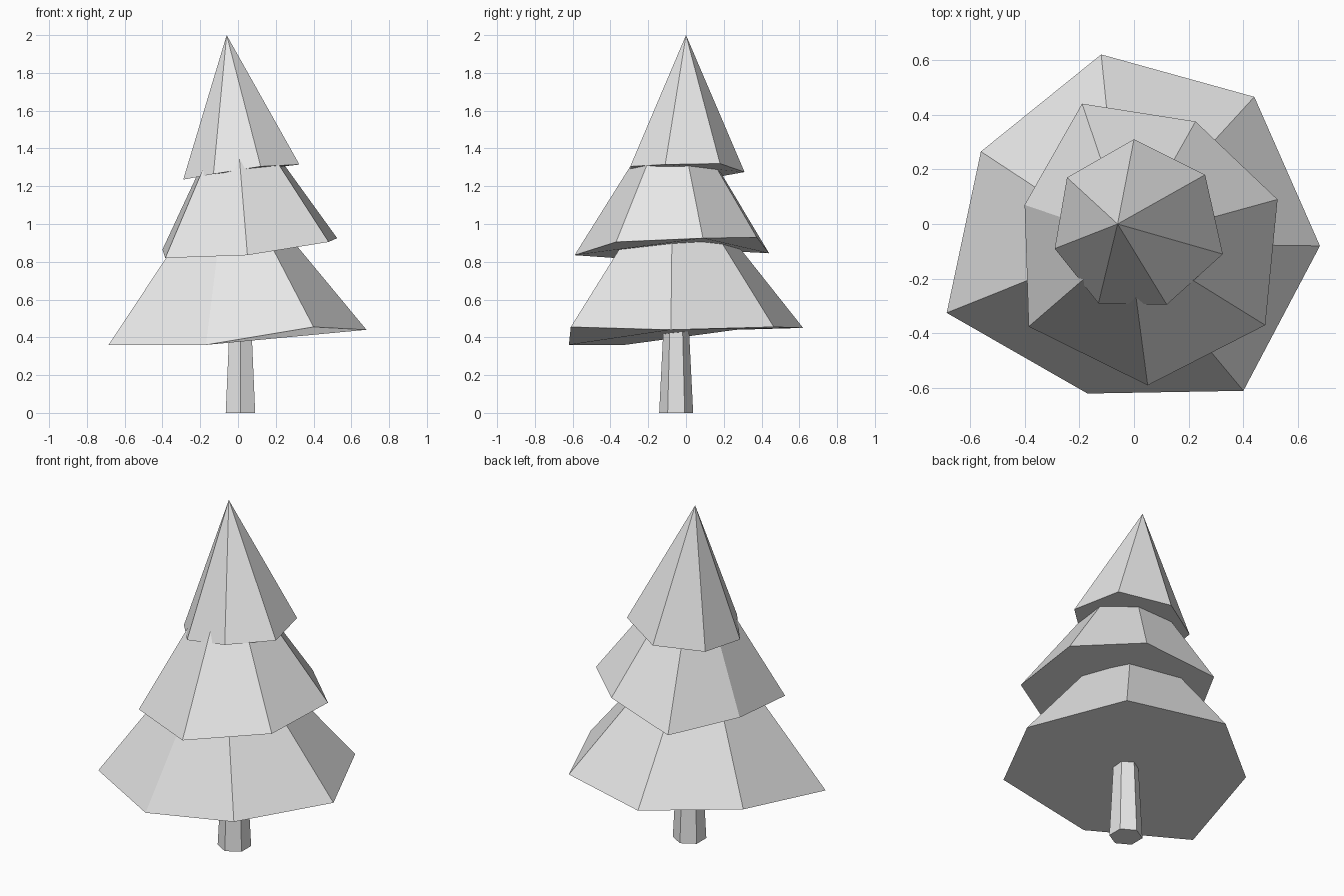
import bpy
import bmesh
from mathutils import Vector

default_cube = bpy.data.objects.get("Cube")
if default_cube:
    bpy.data.objects.remove(default_cube, do_unlink=True)


def make_material(name, color):
    material = bpy.data.materials.new(name)
    material.use_nodes = True
    material.diffuse_color = color
    material.node_tree.nodes["Principled BSDF"].inputs["Base Color"].default_value = color
    return material


def add_object(name, bm, material):
    """Turn a bmesh into a flat shaded object with one material."""
    bmesh.ops.recalc_face_normals(bm, faces=bm.faces)
    mesh = bpy.data.meshes.new(name)
    bm.to_mesh(mesh)
    bm.free()
    mesh.materials.append(material)
    obj = bpy.data.objects.new(name, mesh)
    bpy.context.collection.objects.link(obj)
    return obj


def add_tier(name, apex, rim, material):
    """An uneven, closed cone of branches: a hand-placed rim joined to an apex."""
    bm = bmesh.new()
    tip = bm.verts.new(apex)
    ring = [bm.verts.new(point) for point in rim]
    for corner, following in zip(ring, ring[1:] + ring[:1]):
        bm.faces.new((corner, following, tip))
    bm.faces.new(ring[::-1])
    return add_object(name, bm, material)


def add_trunk(name, center, radius, top_radius, height, material):
    """A tapered six-sided post standing on the ground."""
    bm = bmesh.new()
    bmesh.ops.create_cone(bm, cap_ends=True, segments=6, radius1=radius,
                          radius2=top_radius, depth=height)
    bmesh.ops.translate(bm, verts=bm.verts,
                        vec=Vector((*center, height / 2)))
    return add_object(name, bm, material)


grey = make_material("light grey", (0.8, 0.8, 0.8, 1))

# Trunk, running up inside the lowest branches
add_trunk("trunk", (0.013, -0.052), 0.09, 0.065, 0.5, grey)

# Branch tiers: each tip is hidden inside the tier above
add_tier("lower_branches", (-0.05, -0.07, 1.32), [
    (-0.12, 0.62, 0.45), (-0.56, 0.265, 0.44), (-0.685, -0.325, 0.36),
    (-0.17, -0.62, 0.36), (0.4, -0.61, 0.455), (0.68, -0.08, 0.44),
    (0.44, 0.465, 0.455)], grey)

add_tier("middle_branches", (-0.02, -0.06, 1.68), [
    (-0.19, 0.44, 0.845), (-0.4, 0.07, 0.865), (-0.385, -0.375, 0.82),
    (0.05, -0.59, 0.835), (0.48, -0.37, 0.905), (0.525, 0.09, 0.925),
    (0.225, 0.375, 0.93)], grey)

add_tier("top_branches", (-0.06, 0, 2), [
    (0, 0.31, 1.275), (-0.245, 0.17, 1.25), (-0.29, -0.09, 1.235),
    (-0.13, -0.29, 1.265), (0.12, -0.295, 1.305), (0.325, -0.11, 1.315),
    (0.26, 0.18, 1.32)], grey)
